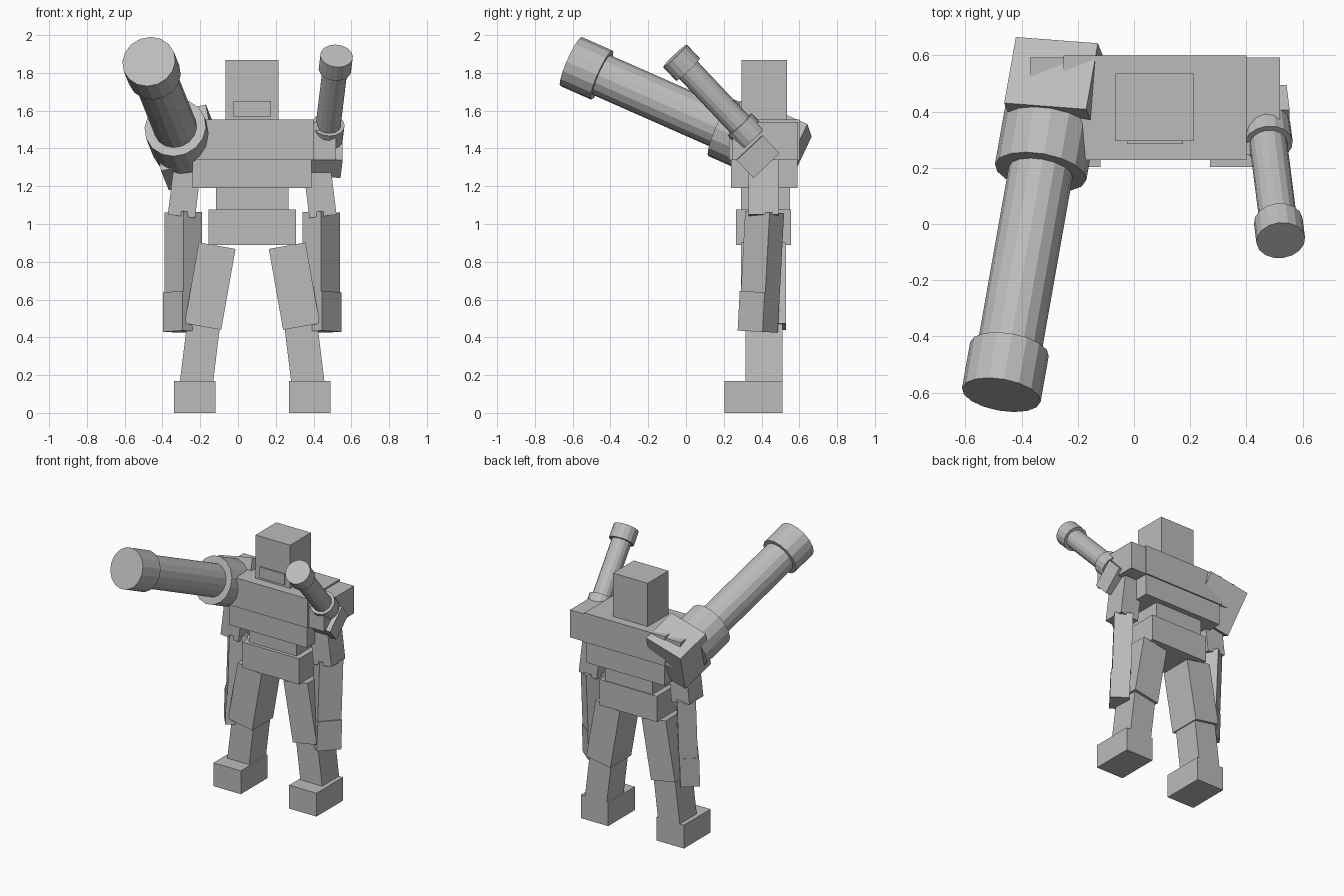
import bpy
import bmesh
from math import radians
from mathutils import Matrix, Vector

if "Cube" in bpy.data.objects:
    bpy.data.objects.remove(bpy.data.objects["Cube"])

MID = 0.075  # x of the body's own mirror plane

grey = bpy.data.materials.new("plain grey")
grey.use_nodes = True
grey.diffuse_color = (0.5, 0.5, 0.5, 1)
grey.node_tree.nodes["Principled BSDF"].inputs["Base Color"].default_value = (0.5, 0.5, 0.5, 1)


def finish(name, bm):
    mesh = bpy.data.meshes.new(name)
    bm.to_mesh(mesh)
    bm.free()
    mesh.materials.append(grey)
    obj = bpy.data.objects.new(name, mesh)
    bpy.context.collection.objects.link(obj)
    return obj


def box(name, centre, size, rotation=None):
    """Box about a centre, with an optional rotation matrix."""
    bm = bmesh.new()
    bmesh.ops.create_cube(bm, size=1)
    turn = rotation.to_4x4() if rotation else Matrix()
    bm.transform(Matrix.Translation(centre) @ turn @ Matrix.Diagonal((*size, 1)))
    return finish(name, bm)


def span(name, x, y, z):
    """Upright box from its extents."""
    pairs = (x, y, z)
    return box(name, [sum(p) / 2 for p in pairs], [p[1] - p[0] for p in pairs])


def tube(name, start, end, radius):
    start, end = Vector(start), Vector(end)
    bm = bmesh.new()
    bmesh.ops.create_cone(bm, cap_ends=True, segments=16, radius1=radius,
                          radius2=radius, depth=(end - start).length)
    turn = (end - start).to_track_quat('Z', 'Y').to_matrix().to_4x4()
    bm.transform(Matrix.Translation((start + end) / 2) @ turn)
    return finish(name, bm)


def cannon(side, tip, base, radii, tip_length, base_length, mount, mount_size, right):
    """Barrel with a muzzle ring, a base ring and a box mount on the same axis."""
    tip, base = Vector(tip), Vector(base)
    axis = (base - tip).normalized()
    tube(side + "_muzzle_ring", tip, tip + axis * tip_length, radii[0])
    tube(side + "_barrel", tip + axis * tip_length * 0.5, base + axis * 0.05, radii[1])
    tube(side + "_base_ring", base, base + axis * base_length, radii[2])
    across = Vector(right)
    across = (across - axis * across.dot(axis)).normalized()
    frame = Matrix((across, axis, across.cross(axis))).transposed()
    box(side + "_cannon_mount", mount, mount_size, frame)


# Head and torso
span("head", (-0.066, 0.214), (0.295, 0.535), (1.55, 1.868))
span("mouth_plate", (-0.025, 0.174), (0.284, 0.30), (1.57, 1.65))
span("upper_chest", (-0.25, 0.40), (0.227, 0.60), (1.34, 1.553))
span("lower_chest", (-0.24, 0.39), (0.237, 0.59), (1.19, 1.345))
span("belly", (-0.116, 0.267), (0.29, 0.55), (1.07, 1.20))
span("pelvis", (-0.155, 0.307), (0.265, 0.557), (0.89, 1.077))

# Limbs, mirrored about the body plane
for side, s in (("left", 1), ("right", -1)):
    def at(dx, y, z):
        return (MID + s * dx, y, z)

    def lean(degrees):
        return Matrix.Rotation(radians(-s * degrees), 3, 'Y')

    box(side + "_shoulder", at(0.38, 0.419, 1.44), (0.13, 0.348, 0.2))
    box(side + "_upper_arm", at(0.355, 0.41, 1.2), (0.145, 0.16, 0.32), lean(7))
    yaw = Matrix.Rotation(radians(s * 52), 3, 'Z')
    tilt = Matrix.Rotation(radians(-3), 3, 'X')
    box(side + "_forearm", at(0.365, 0.405, 0.85), (0.164, 0.125, 0.425), tilt @ yaw)
    box(side + "_hand", at(0.37, 0.385, 0.535), (0.168, 0.13, 0.21), tilt @ yaw)
    box(side + "_thigh", at(0.223, 0.41, 0.671), (0.197, 0.24, 0.435), lean(10))
    box(side + "_shin", at(0.278, 0.413, 0.3), (0.175, 0.195, 0.34), lean(7))
    box(side + "_foot", at(0.305, 0.357, 0.085), (0.22, 0.307, 0.17))

# Large cannon on the right shoulder, small one on the left
cannon("right", (-0.472, -0.608, 1.86), (-0.332, 0.185, 1.51), (0.142, 0.115, 0.165),
       0.18, 0.24, (-0.268, 0.469, 1.405), (0.3, 0.26, 0.32), (0.966, -0.107, 0.235))
cannon("left", (0.522, -0.058, 1.89), (0.478, 0.285, 1.526), (0.087, 0.067, 0.087),
       0.1, 0.1, (0.466, 0.377, 1.361), (0.165, 0.13, 0.19), (1, 0, 0))
